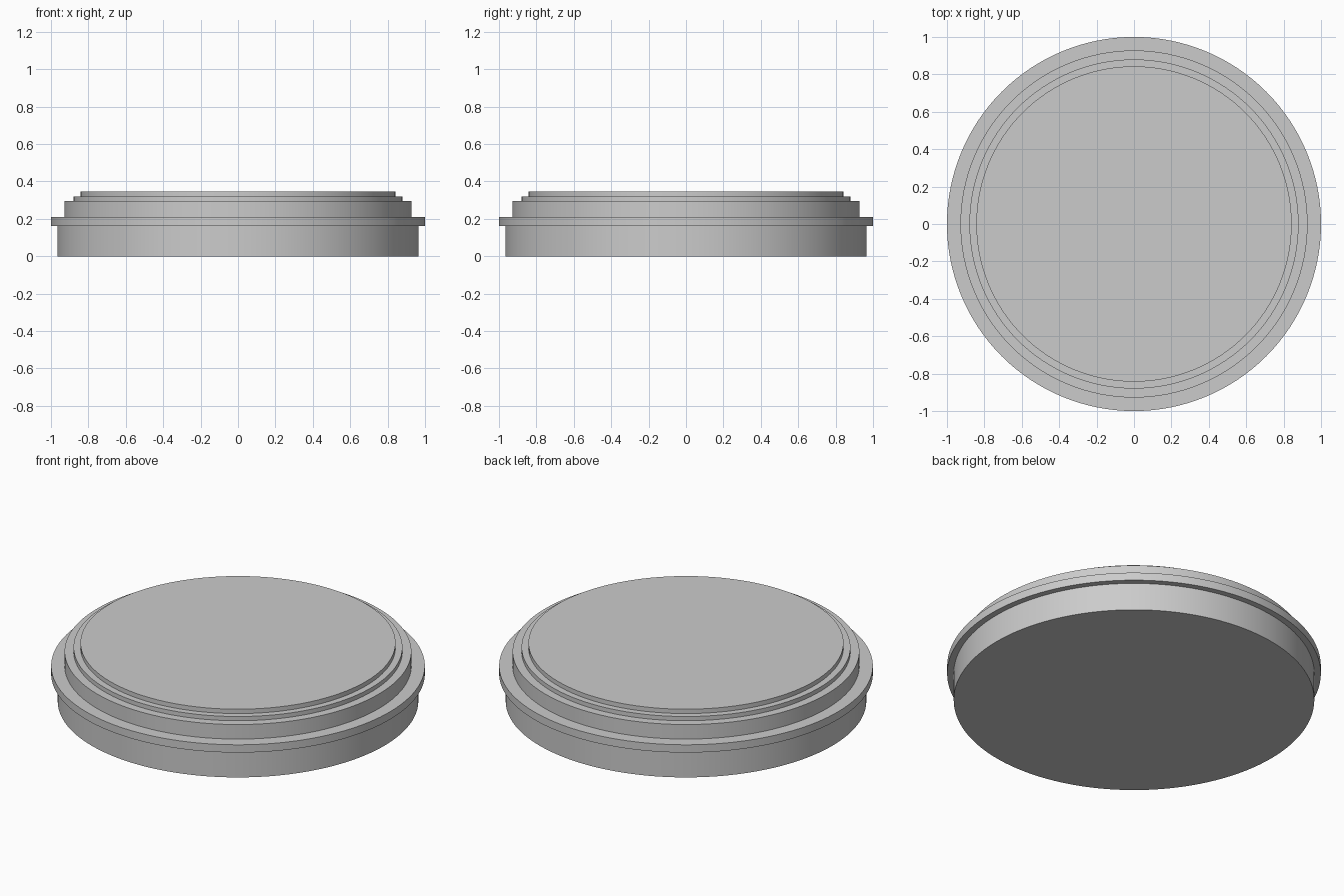
import bpy, bmesh, math

if "Cube" in bpy.data.objects:
    bpy.data.objects.remove(bpy.data.objects["Cube"])

SIDES = 128

# Stepped outline (radius, height), from the bottom centre to the top centre
PROFILE = [
    (0.965, 0.0), (0.965, 0.163),      # base wall
    (1.0, 0.163), (1.0, 0.209),        # projecting flange
    (0.928, 0.209), (0.928, 0.295),    # upper wall
    (0.88, 0.295), (0.88, 0.32),       # small step
    (0.843, 0.32), (0.843, 0.346),     # top disc
]


def lathe(name, profile):
    bm = bmesh.new()
    rings = []
    for r, z in profile:
        rings.append([bm.verts.new((r * math.cos(a), r * math.sin(a), z))
                      for a in (2 * math.pi * i / SIDES for i in range(SIDES))])
    for low, high in zip(rings, rings[1:]):
        for i in range(SIDES):
            j = (i + 1) % SIDES
            bm.faces.new((low[i], low[j], high[j], high[i]))
    # Flat caps
    bm.faces.new(rings[0][::-1])
    bm.faces.new(rings[-1])
    mesh = bpy.data.meshes.new(name)
    bm.to_mesh(mesh)
    bm.free()
    obj = bpy.data.objects.new(name, mesh)
    bpy.context.collection.objects.link(obj)
    return obj


# Round stepped plinth, smooth walls with sharp rims
plinth = lathe("stepped_round_plinth", PROFILE)
bpy.context.view_layer.objects.active = plinth
plinth.select_set(True)
bpy.ops.object.shade_smooth_by_angle(angle=math.radians(30))
